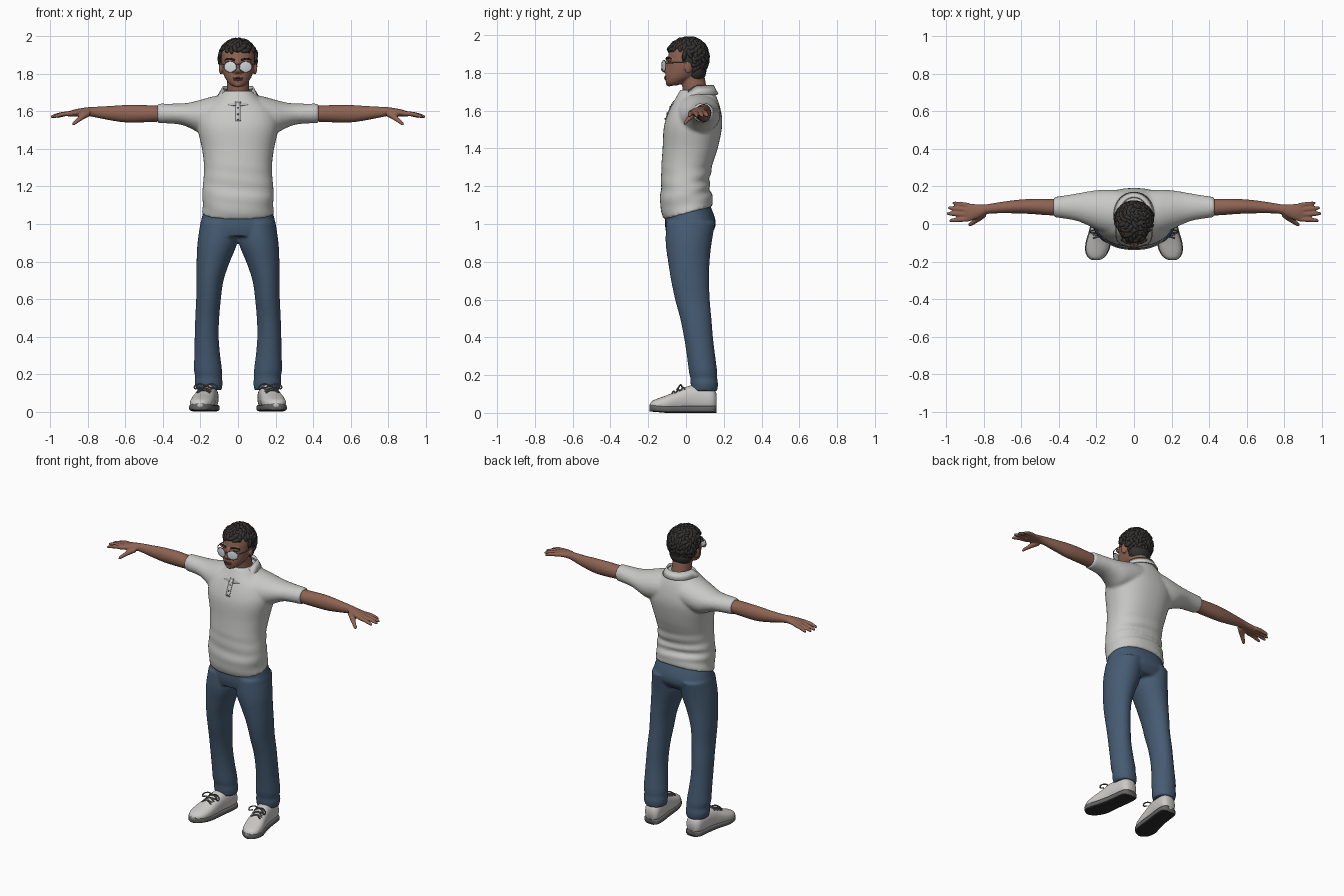
import bpy, bmesh, math, random
from mathutils import Vector, Matrix

if "Cube" in bpy.data.objects:
    bpy.data.objects.remove(bpy.data.objects["Cube"])
random.seed(4)
X, Y, Z = Vector((1, 0, 0)), Vector((0, 1, 0)), Vector((0, 0, 1))
SIDES = (("left", 1), ("right", -1))


def material(name, r, g, b):
    m = bpy.data.materials.new(name)
    m.use_nodes = True
    m.diffuse_color = (r, g, b, 1)
    m.node_tree.nodes["Principled BSDF"].inputs["Base Color"].default_value = (r, g, b, 1)
    return m


SKIN = material("brown skin", .27, .125, .085)
LIP = material("lip brown", .15, .06, .045)
HAIR = material("dark hair", .035, .032, .03)
SHIRT = material("white cotton", .58, .58, .57)
DENIM = material("blue denim", .06, .105, .17)
LEATHER = material("shoe white", .6, .59, .57)
SOLE = material("sole grey", .13, .13, .13)
TREAD = material("tread black", .025, .025, .028)
LENS = material("pale lens", .68, .72, .74)
METAL = material("frame grey", .2, .2, .21)


def loft(bm, stations, u, v, n=24, e=1.0, sub=4):
    """Closed tube through (x, y, z, radius u, radius v) stations, smoothly interpolated."""
    last, rows = len(stations) - 1, []
    for i in range(last):
        quad = [stations[min(max(i + d, 0), last)] for d in (-1, 0, 1, 2)]
        for k in range(sub):
            t = k / sub
            rows.append([.5 * (2 * b + (c - a) * t + (2 * a - 5 * b + 4 * c - d) * t * t
                               + (3 * b - a - 3 * c + d) * t ** 3) for a, b, c, d in zip(*quad)])
    rows.append(stations[-1])
    power = lambda w: math.copysign(abs(w) ** e, w)
    rings = []
    for x, y, z, ru, rv in rows:
        angles = [math.tau * j / n for j in range(n)]
        rings.append([bm.verts.new(Vector((x, y, z)) + u * ru * power(math.cos(a))
                                   + v * rv * power(math.sin(a))) for a in angles])
    for a, b in zip(rings, rings[1:]):
        for j in range(n):
            bm.faces.new((a[j], a[j - 1], b[j - 1], b[j]))
    bm.faces.new(rings[0])
    bm.faces.new(rings[-1])


def ball(bm, centre, size, turn=Matrix(), seg=16):
    bmesh.ops.create_uvsphere(bm, u_segments=seg, v_segments=seg // 2 + 2, radius=1,
                              matrix=Matrix.Translation(centre) @ turn @ Matrix.Diagonal((*size, 1)))


def finish(name, bm, *mats, voxel=0, smooth=4):
    """Turn the bmesh into an object; voxel fuses overlapping parts into one skin."""
    bmesh.ops.recalc_face_normals(bm, faces=bm.faces)
    me = bpy.data.meshes.new(name)
    bm.to_mesh(me)
    bm.free()
    for m in mats:
        me.materials.append(m)
    me.polygons.foreach_set("use_smooth", [True] * len(me.polygons))
    ob = bpy.data.objects.new(name, me)
    bpy.context.collection.objects.link(ob)
    if voxel:
        r = ob.modifiers.new("fuse", "REMESH")
        r.mode, r.voxel_size, r.use_smooth_shade = "VOXEL", voxel, True
        s = ob.modifiers.new("relax", "SMOOTH")
        s.factor, s.iterations = .5, smooth
    return ob


def tube(name, paths, radius, mat, closed=False):
    cu = bpy.data.curves.new(name, "CURVE")
    cu.dimensions, cu.bevel_depth, cu.bevel_resolution = "3D", radius, 2
    cu.use_fill_caps = True
    for pts in paths:
        sp = cu.splines.new("BEZIER")
        sp.bezier_points.add(len(pts) - 1)
        sp.use_cyclic_u, sp.resolution_u = closed, 5
        for bp, p in zip(sp.bezier_points, pts):
            bp.co, bp.handle_left_type, bp.handle_right_type = p, "AUTO", "AUTO"
    cu.materials.append(mat)
    ob = bpy.data.objects.new(name, cu)
    bpy.context.collection.objects.link(ob)
    bpy.ops.object.select_all(action="DESELECT")
    ob.select_set(True)
    bpy.context.view_layer.objects.active = ob
    bpy.ops.object.convert(target="MESH")


# Shirt: torso with soft folds and a hem that rises at the back, then sleeves
bm = bmesh.new()
torso = [(.012, 1.055, .194, .128), (.005, 1.1, .187, .137), (-.003, 1.15, .191, .135),
         (-.005, 1.2, .188, .128), (.003, 1.3, .181, .134), (.022, 1.4, .192, .146),
         (.035, 1.5, .214, .154), (.043, 1.56, .214, .148), (.05, 1.62, .185, .13),
         (.055, 1.67, .12, .108), (.055, 1.71, .08, .086)]
loft(bm, [(0, *t) for t in torso], X, Y, 40, .88, 6)
for v in bm.verts:
    x, y, z = v.co
    if z < 1.36:
        fold = max(0, 1 - abs(z - 1.2) / .15) * (1 if y > 0 else .3)
        v.co.y += .008 * fold * math.sin(85 * z + 9 * x)
        v.co.z += .27 * y * max(0, min(1, (1.25 - z) / .17))
for _, s in SIDES:
    loft(bm, [(s * x, y, z, a, b) for x, y, z, a, b in (
        (.05, .06, 1.595, .118, .1), (.13, .065, 1.583, .118, .098), (.2, .075, 1.573, .105, .089),
        (.26, .085, 1.58, .086, .067), (.32, .09, 1.587, .07, .055), (.43, .09, 1.59, .053, .052))],
        Y, Z, 28)
shirt = finish("polo_shirt", bm, SHIRT, voxel=.009)

# Collar: folded strip open at the throat
bm = bmesh.new()
strip = []
for i in range(37):
    a = math.radians(-84 + 348 * i / 36)
    c, s = math.cos(a), math.sin(a)
    f = max(0, -s)
    strip.append([bm.verts.new(p) for p in (
        (.074 * c, .055 + .084 * s, 1.715 - .06 * f),
        (.08 * c, .055 + .092 * s, 1.735 - .055 * f),
        ((.108 + .06 * f * abs(c)) * c, .055 + (.117 + .02 * f) * s, 1.688 - .055 * f ** .7))])
for p, q in zip(strip, strip[1:]):
    for k in (0, 1):
        bm.faces.new((p[k], q[k], q[k + 1], p[k + 1]))
collar = finish("collar", bm, SHIRT)
collar.modifiers.new("cloth", "SOLIDIFY").thickness = .008

# Placket and buttons laid on the chest
bpy.context.view_layer.update()
chest = shirt.evaluated_get(bpy.context.evaluated_depsgraph_get())


def on_chest(x, z):
    hit, p, _, _ = chest.ray_cast(Vector((x, -1, z)), Y)
    return p if hit else Vector((x, -.09, z))


bm = bmesh.new()
rows = [[bm.verts.new(on_chest(x, 1.65 - .0125 * i) - Y * .002) for x in (-.014, .014)] for i in range(9)]
for p, q in zip(rows, rows[1:]):
    bm.faces.new((*p, *reversed(q)))
finish("placket", bm, SHIRT).modifiers.new("cloth", "SOLIDIFY").thickness = .005
tube("placket_seam", [[on_chest(.014, 1.65 - .025 * i) - Y * .003 for i in range(5)]], .0015, METAL)
bm = bmesh.new()
for z in (1.62, 1.585, 1.557):
    ball(bm, on_chest(0, z) - Y * .005, (.005, .003, .005))
finish("buttons", bm, METAL)

# Trousers
bm = bmesh.new()
loft(bm, [(0, .012, 1.1, .178, .115), (0, .022, 1.03, .194, .132), (0, .022, .98, .204, .132),
          (0, .012, .935, .2, .112)], X, Y, 36, .9)
for _, s in SIDES:
    loft(bm, [(s * x, y, z, a, b) for x, y, z, a, b in (
        (.1, .025, 1.01, .1, .13), (.11, .014, .9, .106, .122), (.132, .015, .8, .089, .11),
        (.15, .022, .7, .073, .101), (.157, .034, .6, .066, .092), (.164, .052, .5, .064, .083),
        (.167, .066, .4, .064, .077), (.164, .08, .3, .069, .075), (.16, .09, .22, .075, .075),
        (.157, .094, .185, .071, .071), (.157, .097, .155, .075, .073), (.154, .098, .115, .068, .068))],
        X, Y, 28)
finish("trousers", bm, DENIM, voxel=.009)

for side, s in SIDES:
    # Arm and hand with spread fingers
    bm = bmesh.new()
    loft(bm, [(s * x, y, z, a, b) for x, y, z, a, b in (
        (.38, .09, 1.588, .042, .042), (.45, .09, 1.588, .044, .044), (.53, .093, 1.588, .041, .047),
        (.61, .093, 1.588, .037, .046), (.7, .088, 1.592, .031, .036), (.78, .08, 1.598, .026, .026),
        (.82, .07, 1.598, .034, .022), (.87, .062, 1.592, .046, .019), (.905, .062, 1.586, .045, .014))],
        Y, Z, 24)
    for base, tip, reach in ((.1, .112, .968), (.075, .086, .992), (.05, .056, 1.0), (.026, .018, .985)):
        span = reach - .88
        loft(bm, [(s * (.88 + span * t), base + (tip - base) * t, 1.59 - .02 * t * t, r, r)
                  for t, r in ((0, .013), (.4, .0125), (.7, .0115), (.92, .009), (1, .004))], Y, Z, 12)
    loft(bm, [(s * x, y, z, r, r) for x, y, z, r in (
        (.8, .055, 1.59, .02), (.83, .03, 1.573, .018), (.855, .01, 1.552, .013), (.875, -.004, 1.536, .011),
        (.882, -.009, 1.53, .005))], (Y + s * X).normalized(), Z, 12)
    finish(side + "_arm", bm, SKIN, voxel=.0055, smooth=3)

    # Shoe upper
    form = [(.153, .162, .062, .03, .04), (.155, .14, .07, .05, .06), (.16, .08, .075, .054, .07),
            (.168, .02, .076, .054, .068), (.178, -.04, .063, .058, .057), (.19, -.1, .05, .063, .044),
            (.198, -.15, .042, .056, .034), (.202, -.18, .038, .036, .024), (.203, -.192, .035, .014, .01)]
    bm = bmesh.new()
    loft(bm, [(s * x, y, z, a, b) for x, y, z, a, b in form], X, Z, 28, .85)
    finish(side + "_shoe", bm, LEATHER)
    # Sole with dark tread underneath
    bm = bmesh.new()
    loft(bm, [(s * x, y, .019 + max(0, -y - .1) * .08, a + .005, .019) for x, y, z, a, b in form],
         X, Z, 28, .5)
    sole = finish(side + "_sole", bm, SOLE, TREAD)
    for p in sole.data.polygons:
        p.material_index = int(p.normal.z < -.6)
    # Laces with a loose bow
    laces = []
    for x, y, top in ((.183, -.065, .112), (.178, -.04, .121), (.173, -.015, .132)):
        laces.append([(s * x + d, y + k * d, top + .003 - 14 * d * d)
                      for k in (.3, -.3) for d in (-.034, -.017, 0, .017, .034)])
    for d in (-1, 1):
        laces.append([(s * .172, -.02, .137), (s * .172 + d * .035, -.03, .148),
                      (s * .172 + d * .06, -.045, .125), (s * .172 + d * .03, -.045, .13)])
    tube(side + "_laces", laces, .004, SOLE)

# Head, neck, nose and ears
bm = bmesh.new()
loft(bm, [(0, .05, 1.66, .064, .067), (0, .045, 1.72, .06, .064), (0, .03, 1.8, .06, .065)], X, Y)
loft(bm, [(0, *t) for t in (
    (-.072, 1.732, .024, .022), (-.058, 1.748, .047, .048), (-.026, 1.78, .07, .084),
    (-.003, 1.82, .083, .103), (.005, 1.87, .089, .103), (.01, 1.92, .087, .097),
    (.012, 1.96, .066, .076), (.012, 1.975, .03, .04))], X, Y, 32, .95)
loft(bm, [(0, *t) for t in ((-.094, 1.872, .009, .01), (-.106, 1.84, .012, .016), (-.112, 1.818, .018, .022),
                            (-.106, 1.803, .016, .014))], X, Y, 16)
ball(bm, (0, -.088, 1.746), (.024, .02, .018))
ball(bm, (0, -.098, 1.774), (.03, .015, .018))
for _, s in SIDES:
    ball(bm, (s * .015, -.106, 1.812), (.011, .013, .01))
    ball(bm, (s * .04, -.085, 1.868), (.034, .014, .011))
    ball(bm, (s * .09, .012, 1.83), (.011, .022, .034), Matrix.Rotation(s * .3, 4, "Z"))
finish("head", bm, SKIN, voxel=.005, smooth=3)
bm = bmesh.new()
ball(bm, (0, -.107, 1.778), (.027, .01, .005))
ball(bm, (0, -.106, 1.769), (.023, .01, .006))
finish("lips", bm, LIP)
tube("eyebrows", [[(s * .018, -.104, 1.874), (s * .045, -.099, 1.881), (s * .068, -.08, 1.874)]
                  for _, s in SIDES], .005, HAIR)

# Sunglasses: teardrop lenses, rims, bridge and temples
bm = bmesh.new()
rims = []
for _, s in SIDES:
    turn = Matrix.Rotation(s * .3, 4, "Z")
    centre = Vector((s * .041, -.117, 1.838))
    ball(bm, centre, (.035, .004, .029), turn, 24)
    rims.append([centre + turn @ Vector((.035 * math.cos(a), 0, .029 * math.sin(a)))
                 for a in [math.tau * k / 12 for k in range(12)]])
finish("lenses", bm, LENS)
tube("lens_rims", rims, .0022, METAL, True)
tube("glasses_frame", [[(-.012, -.124, 1.848), (0, -.129, 1.853), (.012, -.124, 1.848)]]
     + [[(s * .072, -.107, 1.85), (s * .09, -.085, 1.853), (s * .095, .015, 1.855)] for _, s in SIDES],
     .0028, METAL)

# Hair: close cap covered with overlapping wavy locks
bm = bmesh.new()
ball(bm, (0, .022, 1.88), (.098, .096, .1), seg=28)
ball(bm, (0, .052, 1.812), (.077, .056, .065), seg=24)
COUNT = 230
for i in range(COUNT):
    h = 1 - 2 * (i + .5) / COUNT
    a = 2.4 * i
    d = Vector((math.cos(a) * math.sqrt(1 - h * h), math.sin(a) * math.sqrt(1 - h * h), h))
    floor = .42 if d.y < -.3 else (.05 if d.y < .15 else -.85)
    if d.z < floor:
        continue
    depth = .125 if d.y < 0 else .092
    centre = Vector((.097 * d.x, .022 + depth * d.y, 1.88 + .102 * d.z))
    turn = d.to_track_quat("Z", "Y").to_matrix().to_4x4() @ Matrix.Rotation(random.uniform(-1, 1) + 1.2, 4, "Z")
    grow = random.uniform(.85, 1.2)
    ball(bm, centre, (.027 * grow, .012 * grow, .0125), turn @ Matrix.Rotation(random.uniform(-.25, .25), 4, "Y"), 10)
finish("hair", bm, HAIR)
